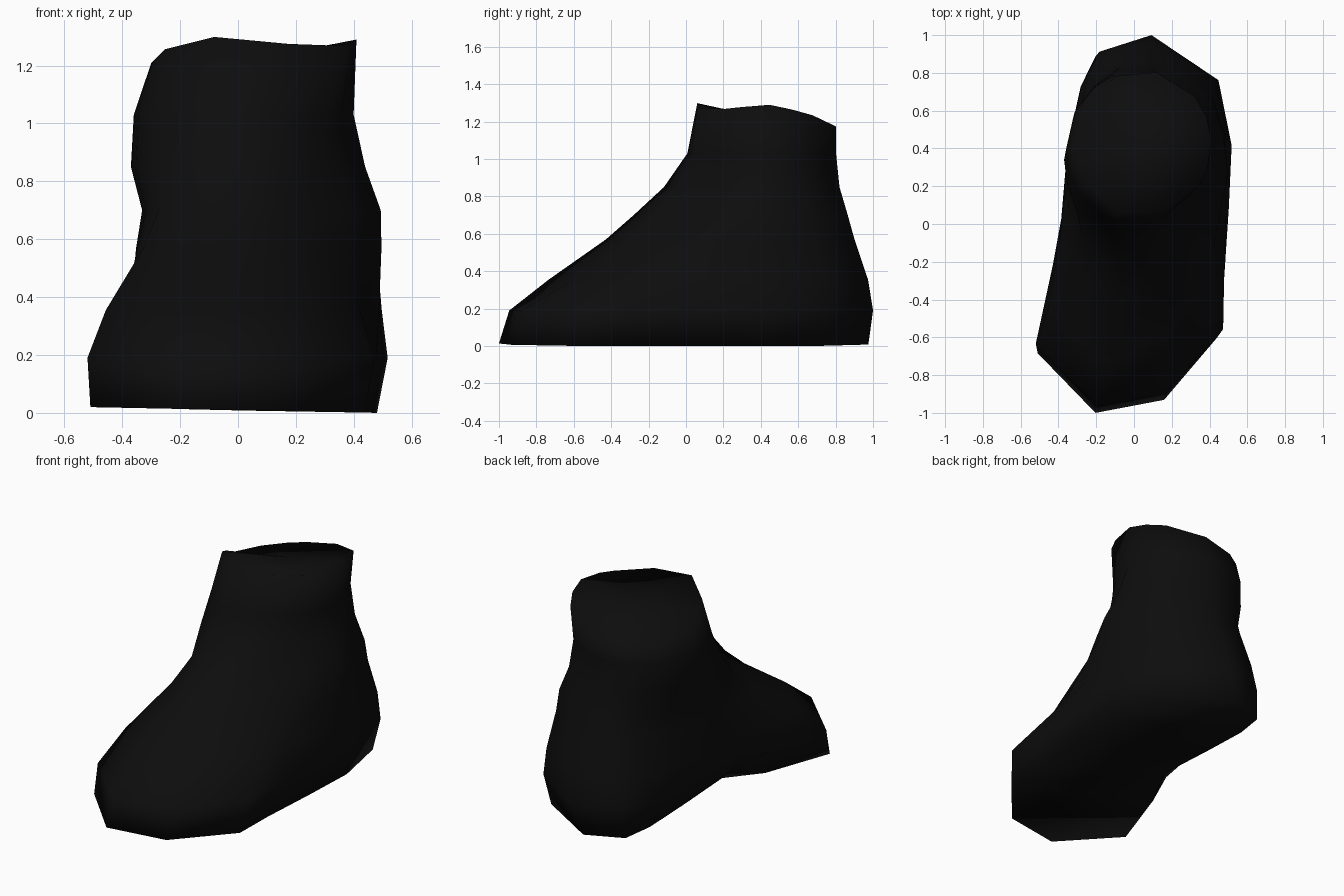
import bpy, bmesh, math

if "Cube" in bpy.data.objects:
    bpy.data.objects.remove(bpy.data.objects["Cube"])

# Foot outline seen from above (counter-clockwise from the toe tip)
OUTLINE = [(-.20, -1.0), (.18, -.93), (.47, -.60), (.475, -.33), (.50, .06),
           (.515, .40), (.445, .755), (.10, 1.0), (-.18, .91), (-.29, .72),
           (-.37, .40), (-.41, .0), (-.44, -.25), (-.52, -.68)]

# Inner-side sole arch: outline index -> (inward shift, lift)
ARCH = {7: (-.06, 0), 8: (-.02, 0), 9: (.05, .005), 10: (.12, .02),
        11: (.165, .035), 12: (.07, .005)}

# Levels: height, toe y, heel y, left x, right x,
#         roundness (0 foot, 1 ellipse), outer instep pinch, arch share
LEVELS = [(.01, -1.0, .975, -.51, .48, 0, 0, 1),
          (.19, -.945, 1.0, -.52, .517, 0, 0, .15),
          (.355, -.74, .975, -.465, .50, .1, .16, 0),
          (.57, -.46, .91, -.38, .50, .7, .31, 0),
          (.70, -.315, .875, -.34, .495, .9, .33, 0),
          (.85, -.15, .83, -.37, .44, 1, .25, 0),
          (1.03, -.02, .81, -.36, .40, 1, .08, 0),
          (1.235, .035, .81, -.315, .41, 1, 0, 0)]


def ring_points(level, rim=False):
    """Fit the outline to a level, blended towards an ellipse."""
    z, y0, y1, x0, x1, roundness, pinch, arch = level
    cx, cy, rx, ry = (x0 + x1) / 2, (y0 + y1) / 2, (x1 - x0) / 2, (y1 - y0) / 2
    pts = []
    for i, (ox, oy) in enumerate(OUTLINE):
        u, v = (ox + .0025) / .5175, oy
        a = math.atan2(v, u)
        u += (math.cos(a) - u) * roundness
        v += (math.sin(a) - v) * roundness
        if u > 0 and v < 0:
            k = 1 + 2 * pinch * u * v
            u, v = u * k, v * k
        dx, dy, pz = u * rx, v * ry, z
        if rim:                          # slanted, uneven ankle rim
            pz = min(z - .01 + .19 * dx - .17 * dy + .11 * u * min(v, 0), 1.305)
        shift, lift = ARCH.get(i, (0, 0))
        if arch == 1:
            pz += lift - .02 * dx
        pts.append((cx + dx + shift * arch, cy + dy, pz))
    return pts


bm = bmesh.new()
rings = [[bm.verts.new(p) for p in ring_points(lv, lv is LEVELS[-1])]
         for lv in LEVELS]

# Walls
n = len(OUTLINE)
for low, high in zip(rings, rings[1:]):
    for i in range(n):
        j = (i + 1) % n
        bm.faces.new((low[i], low[j], high[j], high[i]))

# Sole, as strips across the foot
s = rings[0]
bm.faces.new((s[0], s[13], s[1]))
for i in range(1, 6):
    bm.faces.new((s[i], s[14 - i], s[13 - i], s[i + 1]))
bm.faces.new((s[6], s[8], s[7]))

# Slightly dished top
centre = bm.verts.new((.05, .42, 1.22))
for i in range(n):
    bm.faces.new((rings[-1][i], rings[-1][(i + 1) % n], centre))

bmesh.ops.recalc_face_normals(bm, faces=bm.faces[:])
for f in bm.faces:
    f.smooth = True
mesh = bpy.data.meshes.new("boot")
bm.to_mesh(mesh)
bm.free()
boot = bpy.data.objects.new("boot", mesh)
bpy.context.collection.objects.link(boot)

# Near-black material
mat = bpy.data.materials.new("black")
mat.diffuse_color = (.004, .004, .004, 1)
mat.use_nodes = True
mat.node_tree.nodes["Principled BSDF"].inputs["Base Color"].default_value = mat.diffuse_color
mesh.materials.append(mat)
